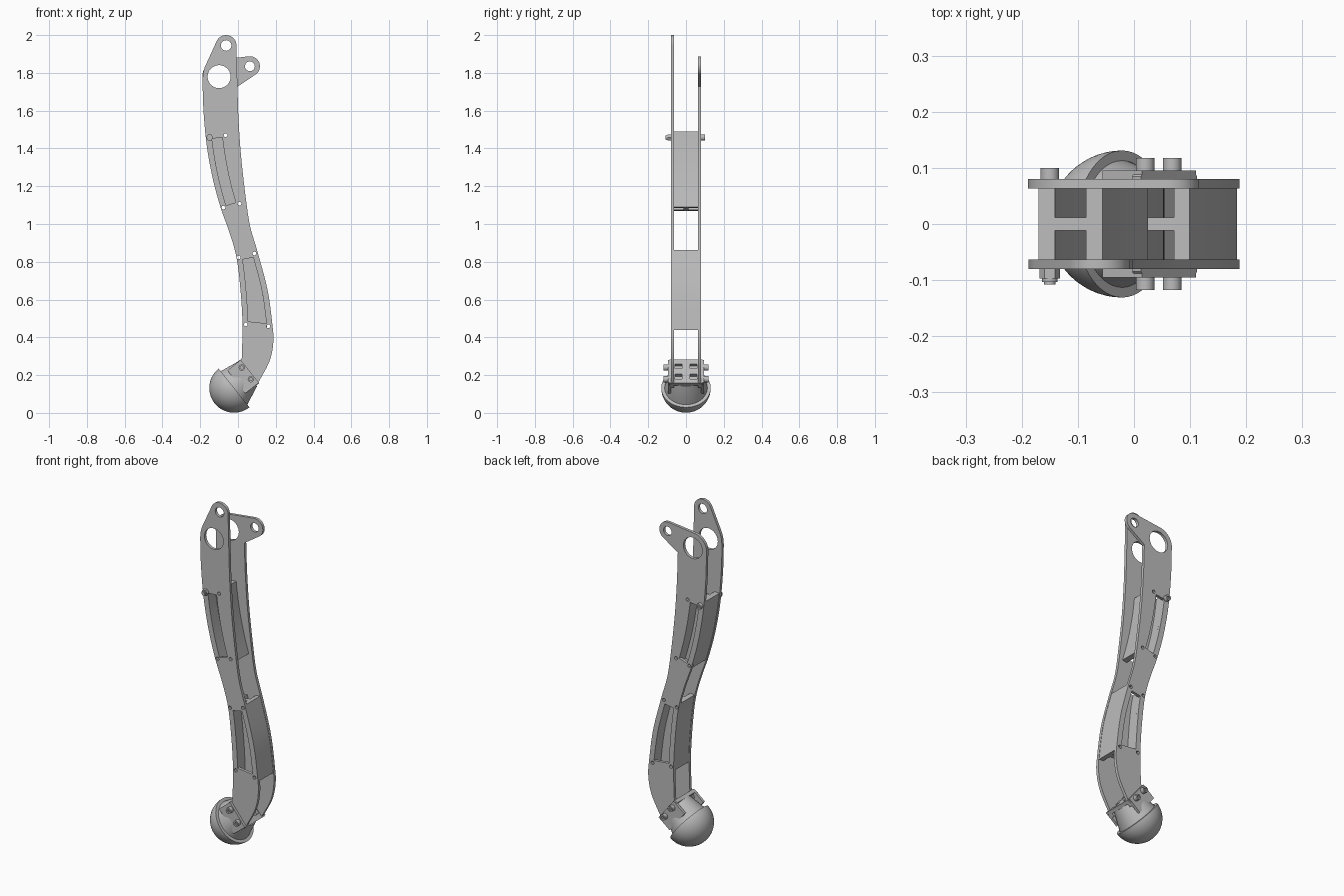
import bpy, bmesh
from math import sin, cos, pi, radians
from mathutils import Matrix, Vector

if "Cube" in bpy.data.objects:
    bpy.data.objects.remove(bpy.data.objects["Cube"], do_unlink=True)

grey = bpy.data.materials.new("plain grey")
grey.use_nodes = True
grey.diffuse_color = (0.5, 0.5, 0.5, 1)
grey.node_tree.nodes["Principled BSDF"].inputs["Base Color"].default_value = grey.diffuse_color


def activate(obj):
    bpy.ops.object.select_all(action='DESELECT')
    obj.select_set(True)
    bpy.context.view_layer.objects.active = obj


def arc(cx, cy, r, a0=0, a1=360, n=24):
    return [(cx + r * cos(radians(a0 + (a1 - a0) * i / n)),
             cy + r * sin(radians(a0 + (a1 - a0) * i / n))) for i in range(n + 1)]


def ring(cx, cy, r, n=24):
    return arc(cx, cy, r, n=n)[:-1]


def rect(x0, x1, y0, y1):
    return [(x0, y0), (x1, y0), (x1, y1), (x0, y1)]


def solid(name, loops, matrix, half):
    """Extruded flat shape: first loop is the outline, the others are holes."""
    curve = bpy.data.curves.new(name, 'CURVE')
    curve.dimensions, curve.fill_mode, curve.extrude = '2D', 'BOTH', half
    for loop in loops:
        s = curve.splines.new('POLY')
        s.points.add(len(loop) - 1)
        for p, (x, y) in zip(s.points, loop):
            p.co = (x, y, 0, 1)
        s.use_cyclic_u = True
    curve.materials.append(grey)
    obj = bpy.data.objects.new(name, curve)
    bpy.context.collection.objects.link(obj)
    obj.matrix_world = matrix
    activate(obj)
    bpy.ops.object.convert(target='MESH')
    bpy.ops.object.shade_smooth_by_angle(angle=radians(30))
    return bpy.context.object


def upright(name, loops, y0, y1):
    """Shape drawn in x and z, running from y0 to y1."""
    m = Matrix.Translation((0, (y0 + y1) / 2, 0)) @ Matrix.Rotation(pi / 2, 4, 'X')
    return solid(name, loops, m, abs(y1 - y0) / 2)


def smooth(pts, n=6):
    """Catmull-Rom samples through the points."""
    v = [Vector(p) for p in pts]
    v = [2 * v[0] - v[1]] + v + [2 * v[-1] - v[-2]]
    out = []
    for a, b, c, d in zip(v, v[1:], v[2:], v[3:]):
        for i in range(n):
            t = i / n
            out.append(tuple(0.5 * (2 * b + (c - a) * t + (2 * a - 5 * b + 4 * c - d) * t ** 2
                                    + (3 * b - a - 3 * c + d) * t ** 3)))
    return out + [tuple(pts[-1])]


# Edge lines of the leg, from top to bottom
left_edge = smooth([(-.188, 1.765), (-.183, 1.606), (-.166, 1.42), (-.135, 1.246),
                    (-.092, 1.087), (-.045, .955), (-.008, .823), (.013, .653),
                    (.024, .468), (.02, .29)])
right_edge = smooth([(-.003, 1.727), (.003, 1.55), (.018, 1.34), (.045, 1.108),
                     (.066, .98), (.103, .854), (.156, .653), (.182, .468),
                     (.187, .373), (.166, .272), (.105, .156)])


def edge_x(edge, z):
    for (xa, za), (xb, zb) in zip(edge, edge[1:]):
        if zb <= z <= za:
            return xa + (xb - xa) * (za - z) / (za - zb)


def band(side_a, side_b, n=12):
    """Strip between two offset edges; a side is (edge, offset, z0, z1)."""
    def run(edge, off, z0, z1):
        zs = [z0 + (z1 - z0) * i / n for i in range(n + 1)]
        return [(edge_x(edge, z) + off, z) for z in zs]
    return run(*side_a) + run(*side_b)[::-1]


L, R = left_edge, right_edge
windows = [band((L, .032, 1.098, 1.452), (L, .088, 1.114, 1.458)),
           band((L, .03, .484, .812), (R, -.031, .474, .823))]
upper_holes = [(-.15, 1.458), (-.066, 1.47), (-.077, 1.087), (.008, 1.108)]
lower_holes = [(.004, .823), (.087, .844), (.041, .468), (.161, .458)]
pin_holes = [ring(x, z, .01, 12) for x, z in upper_holes + lower_holes]
big_hole = ring(-.1, 1.78, .061, 36)

# Side plates, each with its own pivot ear
plate_end = [(.08, .135), (.0, .235)]
front_outline = (R[::-1] + arc(-.063, 1.945, .055, 0, 156) + [(-.177, 1.828), (-.184, 1.802)]
                 + L + plate_end[::-1])
back_outline = (R[::-1] + arc(.063, 1.835, .053, -57, 95)
                + arc(-.1, 1.78, .089, 95, 180) + L + plate_end[::-1])
upright("front_side_plate", [front_outline, ring(-.063, 1.945, .028), big_hole]
        + windows + pin_holes, -.08, -.063)
upright("back_side_plate", [back_outline, ring(.063, 1.835, .026), big_hole]
        + windows + pin_holes, .063, .08)


# Spacers between the plates: two flanges joined by a thin web
def spacer(name, left, inner_left, inner_right, right, holes):
    for tag, a, b, spots in (("left", left, inner_left, holes[0::2]),
                             ("right", inner_right, right, holes[1::2])):
        upright(f"{name}_{tag}_flange", [band(a, b)] + [ring(x, z, .01, 12) for x, z in spots],
                -.063, .063)
    upright(f"{name}_web", [band(inner_left, inner_right)], -.012, .012)


spacer("upper_spacer", (L, .003, 1.07, 1.48), (L, .032, 1.075, 1.483),
       (L, .088, 1.085, 1.488), (L, .118, 1.09, 1.49), upper_holes)
spacer("lower_spacer", (L, .002, .445, .845), (L, .03, .444, .848),
       (R, -.031, .44, .858), (R, -.002, .438, .862), lower_holes)


# Fasteners
def bolt_head(name, x, z, y0, y1):
    upright(name, [ring(x, z, .0165), ring(x, z, .009, 6)], y0, y1)
    upright(name + "_core", [ring(x, z, .01, 12)], y0, y0 + (y1 - y0) * .6)


bx, bz = upper_holes[0]
upright("clamp_bolt_shank", [ring(bx, bz, .01, 16)], -.108, .08)
upright("clamp_bolt_nut", [ring(bx, bz, .0185, 6)], -.097, -.08)
upright("clamp_bolt_nut_collar", [ring(bx, bz, .014)], -.103, -.097)
bolt_head("clamp_bolt_head", bx, bz, .08, .1)
for side, s in (("front", -1), ("back", 1)):
    for level, x, z in (("upper", .02, .24), ("lower", .068, .178)):
        bolt_head(f"{side}_{level}_foot_bolt", x, z, s * .09, s * .118)

# Foot frame: local z is the tilted axis of the foot
foot = Matrix(((-.622, 0, .783, -.021), (0, -1, 0, 0), (.783, 0, .622, .132), (0, 0, 0, 1)))


def lathe(name, profile, shear=0):
    bm = bmesh.new()
    vs = [bm.verts.new((r, 0, h)) for r, h in profile]
    es = [bm.edges.new(pair) for pair in zip(vs, vs[1:])]
    bmesh.ops.spin(bm, geom=vs + es, cent=(0, 0, 0), axis=(0, 0, 1), angle=2 * pi, steps=56)
    bmesh.ops.remove_doubles(bm, verts=bm.verts, dist=1e-4)
    bmesh.ops.recalc_face_normals(bm, faces=bm.faces)
    for v in bm.verts:
        v.co.x += shear * v.co.z
    mesh = bpy.data.meshes.new(name)
    bm.to_mesh(mesh)
    bm.free()
    mesh.materials.append(grey)
    obj = bpy.data.objects.new(name, mesh)
    bpy.context.collection.objects.link(obj)
    obj.matrix_world = foot
    activate(obj)
    bpy.ops.object.shade_smooth_by_angle(angle=radians(30))


# Domed foot, tapered socket, and the pocketed cap with its cheeks
lathe("foot_dome", arc(0, 0, .131, -90, 0, 18) + [(0, 0)])
lathe("foot_socket", [(0, -.005), (.113, -.005), (.113, 0), (.083, .1), (0, .1)], .14)
cap = [(-.063, -.085), (-.053, -.095), (.087, -.095), (.097, -.085),
       (.097, .085), (.087, .095), (-.053, .095), (-.063, .085)]
pockets = [rect(u - .016, u + .016, v - .019, v + .019)
           for u in (-.018, .052) for v in (-.04, .04)]
solid("foot_cap", [cap] + pockets, foot @ Matrix.Translation((0, 0, .11)), .01)
for side, v in (("front", .0875), ("back", -.0875)):
    solid(f"{side}_foot_cheek", [rect(-.06, .094, v - .0075, v + .0075)],
          foot @ Matrix.Translation((0, 0, .075)), .045)
